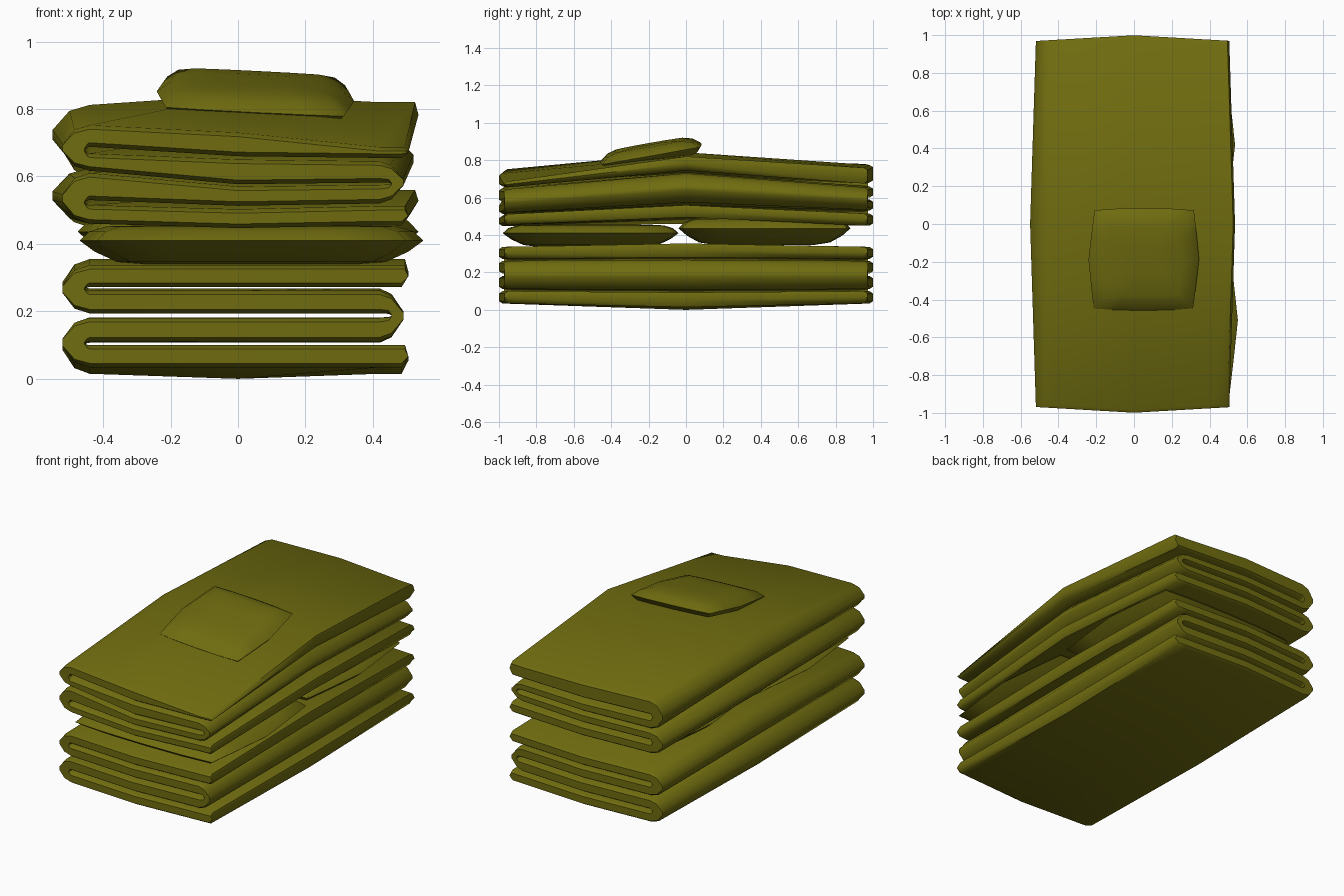
import bpy, bmesh
from mathutils import Vector, Euler

if "Cube" in bpy.data.objects:
    bpy.data.objects.remove(bpy.data.objects["Cube"], do_unlink=True)

olive = bpy.data.materials.new("olive_cloth")
olive.use_nodes = True
COLOR = (0.16, 0.15, 0.005, 1)
olive.diffuse_color = COLOR
olive.node_tree.nodes["Principled BSDF"].inputs["Base Color"].default_value = COLOR


def loft(name, rings, angle):
    """Skin equal-length closed rings, cap both ends with strips and smooth by angle."""
    bm = bmesh.new()
    loops = [[bm.verts.new(p) for p in ring] for ring in rings]
    n = len(loops[0])
    for a, b in zip(loops, loops[1:]):
        for i in range(n):
            j = (i + 1) % n
            bm.faces.new((a[i], a[j], b[j], b[i]))
    # each strip joins opposite points of the outline, so a winding outline stays open
    for ring in (loops[0], loops[-1]):
        for i in range(n // 2):
            corners = dict.fromkeys((i, i + 1, n - i - 1, (n - i) % n))
            bm.faces.new([ring[c] for c in corners])
    bmesh.ops.recalc_face_normals(bm, faces=bm.faces)
    mesh = bpy.data.meshes.new(name)
    bm.to_mesh(mesh)
    bm.free()
    mesh.materials.append(olive)
    obj = bpy.data.objects.new(name, mesh)
    bpy.context.collection.objects.link(obj)
    bpy.ops.object.select_all(action="DESELECT")
    obj.select_set(True)
    bpy.context.view_layer.objects.active = obj
    bpy.ops.object.shade_smooth_by_angle(angle=angle)


def fold_profile(layers, thin, grow):
    """Outline of four zigzag layers; each layer is (bottoms, tops) at left, centre, right."""
    xs = (-0.44, 0, 0.42)
    bot = [[(x, z + thin) for x, z in zip(xs, b)] for b, t in layers]
    top = [[(x, z - thin) for x, z in zip(xs, t)] for b, t in layers]

    def turn(lo, hi, side, base, tip):
        # rounded turn of the cloth from the lower point to the upper one
        h = hi[1] - lo[1]
        steps = ((base, 0.1), (tip, 0.42), (tip, 0.58), (base, 0.9))
        return [(side * x, lo[1] + f * h) for x, f in steps]

    def outer(lo, hi, side):
        x = (0.52 if side < 0 else 0.49) + grow
        return turn(lo, hi, side, x - 0.035 - grow / 2, x)

    def inner(lo, hi, side):
        return turn(lo, hi, side, 0.447, 0.455)

    def hem(lo, hi):
        # free edge of the cloth on the right
        h = hi[1] - lo[1]
        return [(0.485 + grow, lo[1]), (0.505 + grow, lo[1] + 0.5 * h), (0.495 + grow, hi[1])]

    low, mid, high = hem(bot[0][2], top[0][2])
    pts = [mid, low] + bot[0][::-1] + outer(bot[0][0], top[1][0], -1) + top[1]
    pts += inner(top[1][2], bot[2][2], 1) + bot[2][::-1]
    pts += outer(bot[2][0], top[3][0], -1) + top[3]
    pts += hem(bot[3][2], top[3][2])[::-1] + bot[3][::-1]
    pts += inner(top[2][0], bot[3][0], -1)[::-1] + top[2]
    pts += outer(bot[1][2], top[2][2], 1)[::-1] + bot[1][::-1]
    pts += inner(top[0][0], bot[1][0], -1)[::-1] + top[0] + [high]
    return pts


def blanket(name, front, middle, back, grow):
    """Loft the folded outline from front to back with thinned end edges."""
    rings = []
    stations = ((-0.97, front, 0.012, 0), (-0.952, front, 0, 0), (0, middle, 0, grow),
                (0.952, back, 0, 0), (0.97, back, 0.012, 0))
    for y, layers, thin, g in stations:
        rings.append([(x, y * (1 + 0.06 * (0.5 - abs(x))), z)
                      for x, z in fold_profile(layers, thin, g)])
    loft(name, rings, 0.95)


def even(*heights):
    return [((b,) * 3, (t,) * 3) for b, t in heights]


# Lower blanket: level layers, slightly fuller in the middle
low_end = even((0.034, 0.1), (0.111, 0.181), (0.194, 0.262), (0.272, 0.337))
low_mid = even((0.012, 0.093), (0.107, 0.182), (0.194, 0.268), (0.281, 0.355))
low_mid[0] = ((0.015, 0, 0.015), low_mid[0][1])
blanket("lower_blanket", low_end, low_mid, low_end, 0)

# Upper blanket: sags toward both ends
up_front = [((0.46, 0.447, 0.455), (0.515, 0.503, 0.512)),
            ((0.53, 0.513, 0.52), (0.61, 0.57, 0.575)),
            ((0.617, 0.577, 0.582), (0.668, 0.65, 0.645)),
            ((0.688, 0.66, 0.655), (0.752, 0.73, 0.687))]
up_mid = [((0.46, 0.485, 0.495), (0.53, 0.55, 0.56)),
          ((0.545, 0.56, 0.575), (0.625, 0.64, 0.645)),
          ((0.635, 0.65, 0.655), (0.72, 0.735, 0.73)),
          ((0.73, 0.75, 0.745), (0.812, 0.842, 0.82))]
up_back = [((0.45, 0.45, 0.45), (0.515, 0.515, 0.515)),
           ((0.53, 0.53, 0.535), (0.59, 0.59, 0.59)),
           ((0.6, 0.6, 0.6), (0.665, 0.66, 0.655)),
           ((0.685, 0.68, 0.675), (0.78, 0.775, 0.76))]
blanket("upper_blanket", up_front, up_mid, up_back, 0.03)


def pillow(name, center, half, levels, tilt=(0, 0, 0)):
    """Stack bulged rectangles, each level being (inset, height)."""
    hx, hy, hz = half
    rot = Euler(tilt).to_matrix()
    outline = [(-0.9, -0.96), (-0.5, -0.99), (0, -1), (0.5, -0.99),
               (0.9, -0.96), (0.95, -0.5), (1, 0), (0.95, 0.5)]
    outline += [(-x, -y) for x, y in outline]
    rings = []
    for inset, z in levels:
        rings.append([Vector(center) + rot @ Vector((x * (hx - inset), y * (hy - inset), z * hz))
                      for x, y in outline])
    loft(name, rings, 0.9)


# Two flat pillows pressed between the blankets
flat = ((0.2, -1), (0.11, -0.8), (0.045, -0.3), (0, 0.25), (0.03, 0.7), (0.08, 0.95), (0.2, 1))
pillow("front_pillow", (0.04, -0.51, 0.395), (0.51, 0.47, 0.06), flat)
pillow("back_pillow", (0.03, 0.42, 0.418), (0.505, 0.46, 0.072), flat)

# Small cushion resting on the front slope
puffed = ((0.07, -1), (0.025, -0.75), (0, -0.1), (0.035, 0.5), (0.09, 0.85), (0.19, 1))
pillow("top_cushion", (0.052, -0.188, 0.842), (0.293, 0.275, 0.046), puffed, (0.175, 0.05, 0))
